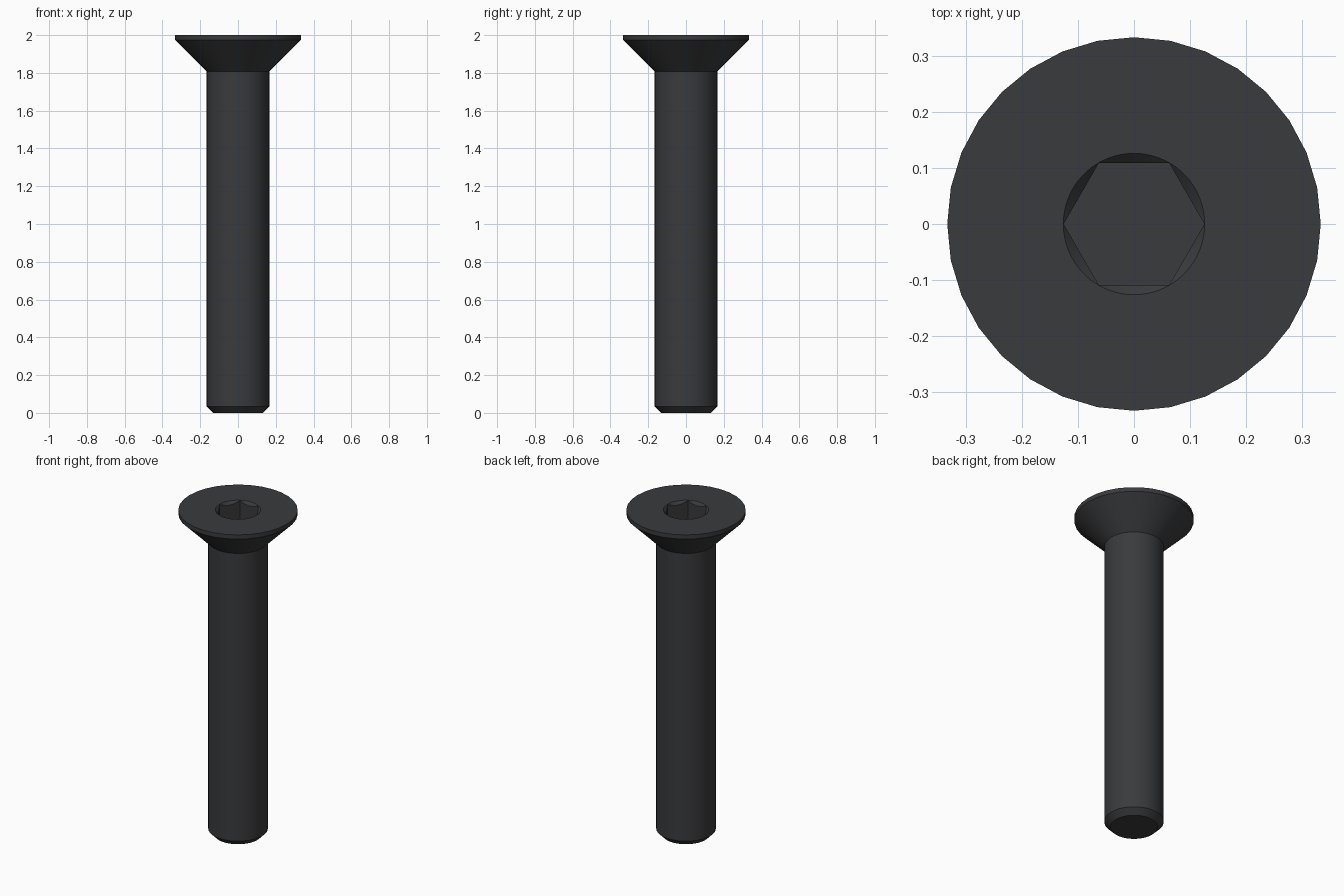
import bpy, bmesh
from math import cos, sin, tau, radians

if "Cube" in bpy.data.objects:
    bpy.data.objects.remove(bpy.data.objects["Cube"])


def lathe(name, profile, sides):
    """Closed solid of revolution from (radius, z) points, bottom to top."""
    bm = bmesh.new()
    rings = [[bm.verts.new((r * cos(tau * i / sides), r * sin(tau * i / sides), z))
              for i in range(sides)] for r, z in profile]
    for low, high in zip(rings, rings[1:]):
        for i in range(sides):
            j = (i + 1) % sides
            bm.faces.new((low[i], low[j], high[j], high[i]))
    bm.faces.new(rings[0][::-1])
    bm.faces.new(rings[-1])
    mesh = bpy.data.meshes.new(name)
    bm.to_mesh(mesh)
    bm.free()
    obj = bpy.data.objects.new(name, mesh)
    bpy.context.collection.objects.link(obj)
    return obj


def cut(target, cutter):
    """Subtract the cutter, apply the result and remove the cutter."""
    mod = target.modifiers.new("cut", 'BOOLEAN')
    mod.operation = 'DIFFERENCE'
    mod.solver = 'EXACT'
    mod.object = cutter
    bpy.context.view_layer.objects.active = target
    bpy.ops.object.modifier_apply(modifier=mod.name)
    bpy.data.objects.remove(cutter)


# Chamfered shank and countersunk head in one profile
screw = lathe("countersunk_screw", [
    (0.132, 0.0), (0.1665, 0.035), (0.1665, 1.808),
    (0.333, 1.974), (0.333, 2.0)], 32)

# Hexagonal drive socket, then the conical lead-in around its mouth
cut(screw, lathe("socket_cutter", [(0.1255, 1.86), (0.1255, 2.1)], 6))
cut(screw, lathe("lead_in_cutter", [(0.086, 1.96), (0.146, 2.02)], 96))

# Black steel finish
steel = bpy.data.materials.new("black_steel")
steel.diffuse_color = (0.042, 0.043, 0.046, 1)
steel.use_nodes = True
steel.node_tree.nodes["Principled BSDF"].inputs["Base Color"].default_value = steel.diffuse_color
screw.data.materials.clear()
screw.data.materials.append(steel)

bpy.ops.object.select_all(action='DESELECT')
screw.select_set(True)
bpy.context.view_layer.objects.active = screw
bpy.ops.object.shade_smooth_by_angle(angle=radians(30))
